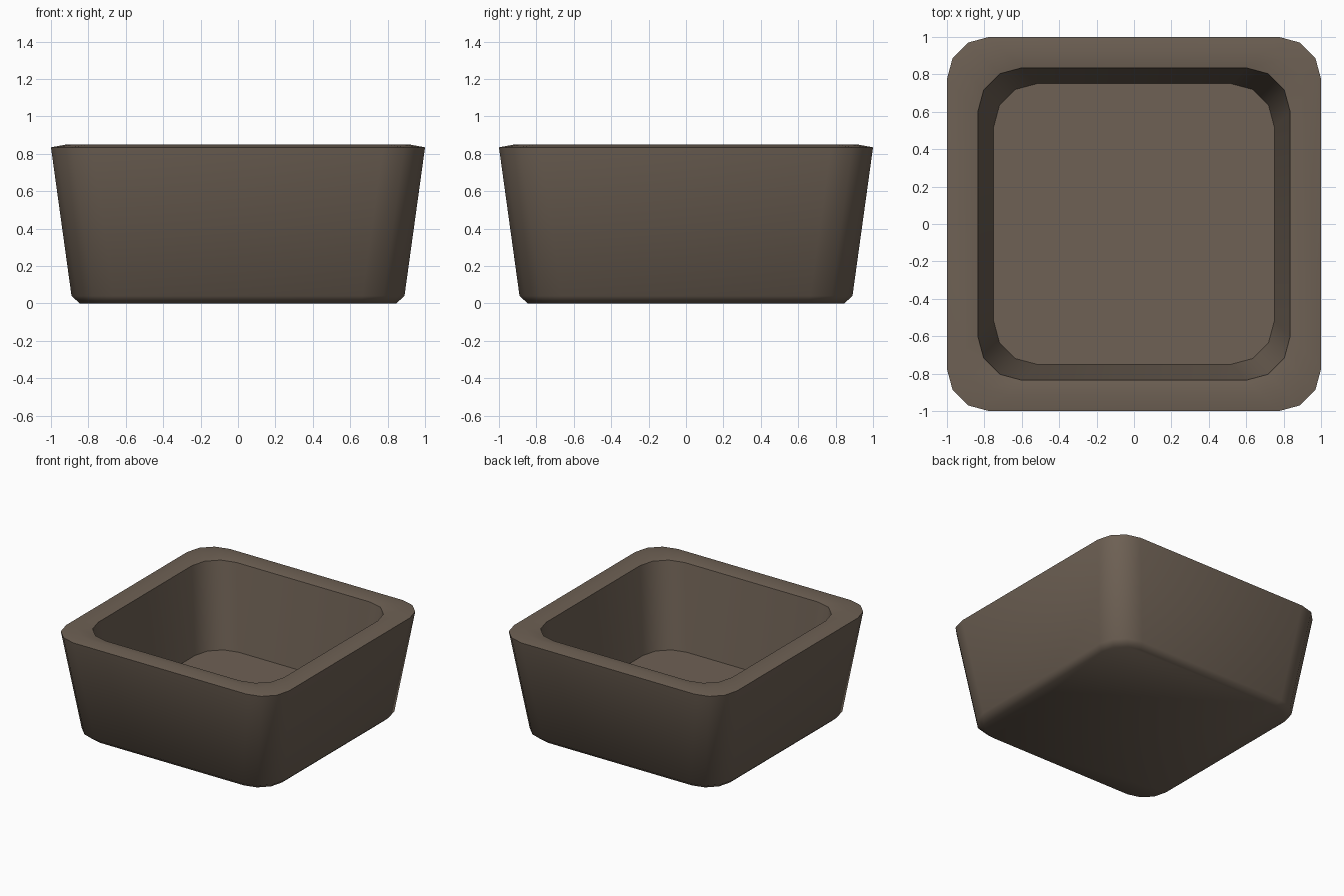
import bpy, bmesh, math

if "Cube" in bpy.data.objects:
    bpy.data.objects.remove(bpy.data.objects["Cube"])

# (half width, corner radius, height) from outer bottom, over the rim, to inner floor
RINGS = [
    (0.845, 0.20, 0.0),
    (0.89, 0.225, 0.04),
    (1.0, 0.225, 0.835),
    (0.917, 0.23, 0.85),
    (0.835, 0.235, 0.835),
    (0.75, 0.23, 0.16),
]
CORNER_STEPS = 3


def rounded_square(bm, half, radius, z):
    ring = []
    for corner in range(4):
        mid = math.radians(45 + 90 * corner)
        cx = math.copysign(half - radius, math.cos(mid))
        cy = math.copysign(half - radius, math.sin(mid))
        for i in range(CORNER_STEPS + 1):
            a = math.radians(90 * corner + 90 * i / CORNER_STEPS)
            ring.append(bm.verts.new((cx + radius * math.cos(a),
                                      cy + radius * math.sin(a), z)))
    return ring


# Square bowl with tapered walls and a softly crowned rim
bm = bmesh.new()
rings = [rounded_square(bm, *r) for r in RINGS]
n = len(rings[0])
for low, high in zip(rings, rings[1:]):
    for i in range(n):
        j = (i + 1) % n
        bm.faces.new((low[i], low[j], high[j], high[i]))
bm.faces.new(rings[0][::-1])   # underside
bm.faces.new(rings[-1])        # inner floor
bmesh.ops.recalc_face_normals(bm, faces=bm.faces[:])

mesh = bpy.data.meshes.new("square_bowl")
bm.to_mesh(mesh)
bm.free()
bowl = bpy.data.objects.new("square_bowl", mesh)
bpy.context.collection.objects.link(bowl)

# Grey-brown clay
mat = bpy.data.materials.new("grey_brown")
mat.diffuse_color = (0.156, 0.119, 0.089, 1.0)
mat.use_nodes = True
mat.node_tree.nodes["Principled BSDF"].inputs["Base Color"].default_value = mat.diffuse_color
mesh.materials.append(mat)

# Soft base, crisp rim and floor edges
bpy.context.view_layer.objects.active = bowl
bowl.select_set(True)
bpy.ops.object.shade_smooth_by_angle(angle=math.radians(55))
